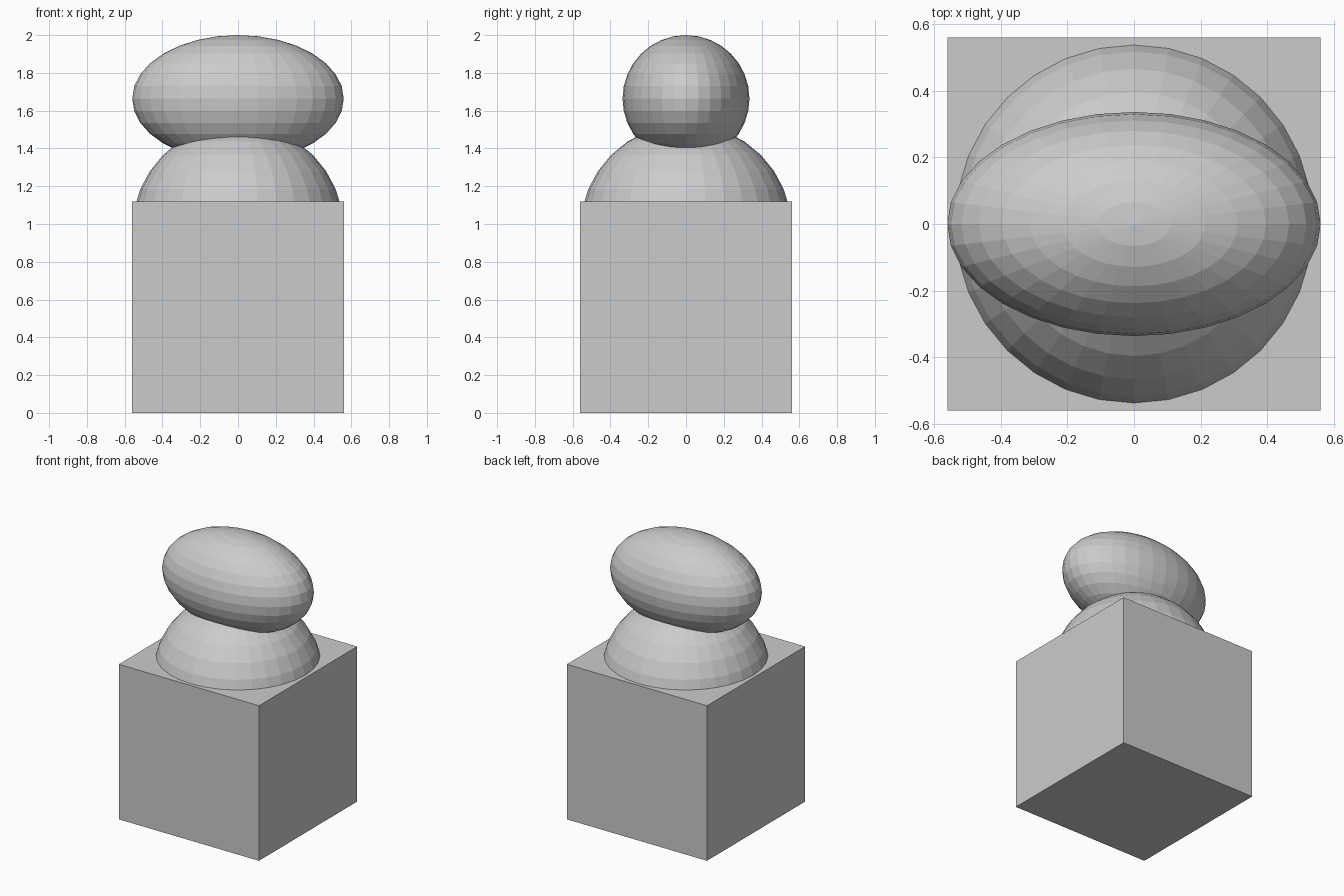
import bpy

if "Cube" in bpy.data.objects:
    bpy.data.objects.remove(bpy.data.objects["Cube"])

HALF = 0.56  # shared half-width of every part


def ball(name, z, squash):
    """Flat-faced UV sphere, optionally squashed into an ellipsoid."""
    bpy.ops.mesh.primitive_uv_sphere_add(
        segments=32, ring_count=16, radius=HALF, location=(0, 0, z))
    obj = bpy.context.object
    obj.name = name
    obj.scale = (1, squash, squash)
    bpy.ops.object.transform_apply(location=False, rotation=False, scale=True)
    return obj


# Square pedestal
bpy.ops.mesh.primitive_cube_add(size=2 * HALF, location=(0, 0, HALF))
bpy.context.object.name = "pedestal"

# Round dome half sunk into the pedestal
ball("dome", 0.97, 1.0)

# Elongated cap resting across the dome
ball("oval_cap", 1.664, 0.6)
